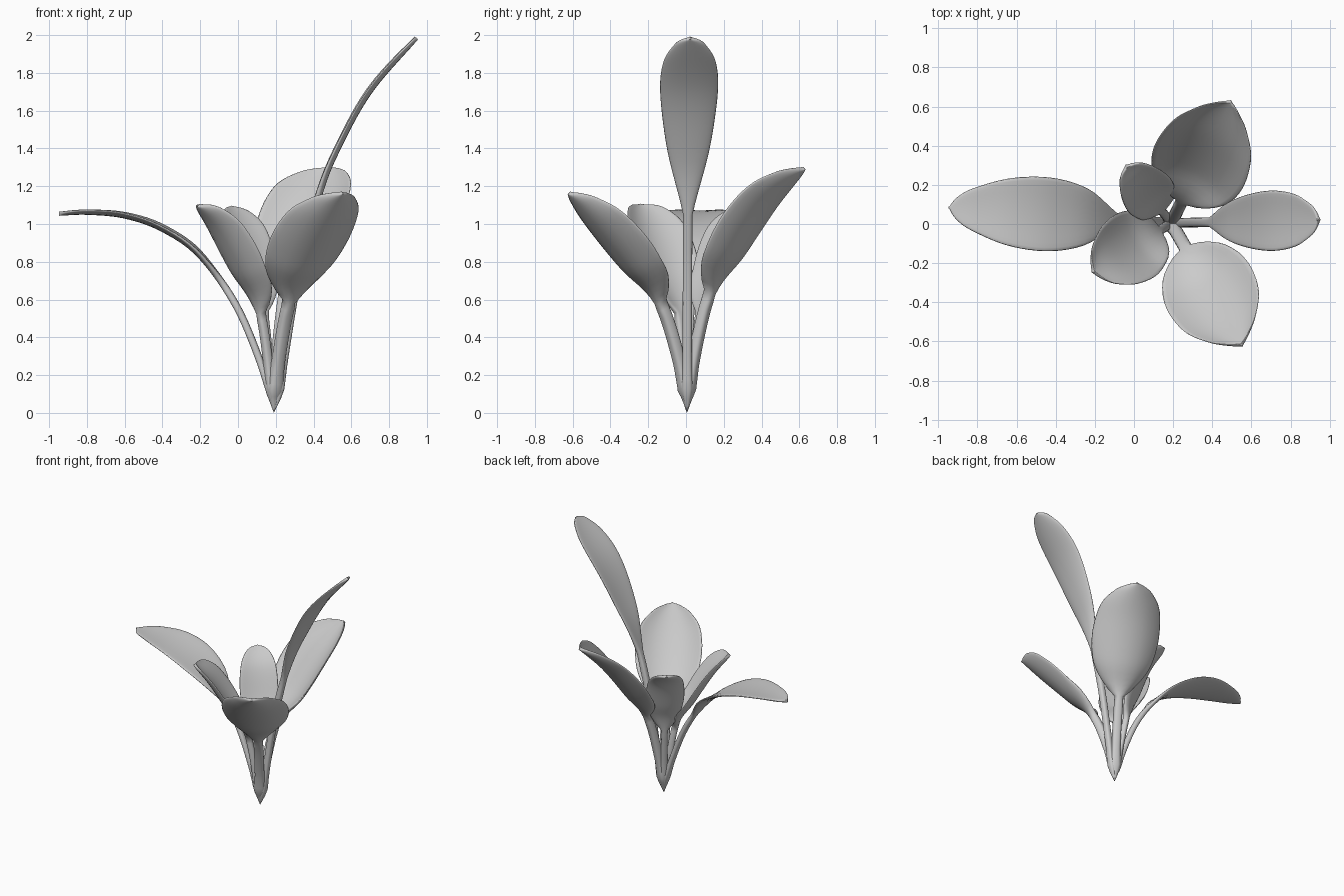
import bpy, bmesh
from math import sin, cos, pi, radians, copysign
from mathutils import Vector

cube = bpy.data.objects.get("Cube")
if cube:
    bpy.data.objects.remove(cube)

grey = bpy.data.materials.new("leaf grey")
grey.use_nodes = True
colour = (0.6, 0.6, 0.6, 1)
grey.diffuse_color = colour
grey.node_tree.nodes["Principled BSDF"].inputs["Base Color"].default_value = colour

RINGS, SIDES = 48, 24
ROOT = Vector((0.19, 0.005, 0))

# Blade outlines: (fraction along blade, fraction of full half width)
OVAL = [(0, 0), (.12, .3), (.3, .78), (.5, 1), (.7, .92), (.88, .58), (.96, .3), (1, 0)]
ROUND = [(0, 0), (.1, .42), (.25, .82), (.5, 1), (.75, .9), (.9, .57), (.97, .25), (1, 0)]
BOWL = [(0, 0), (.1, .42), (.25, .8), (.5, 1), (.75, .93), (.9, .67), (.97, .38), (1, 0)]
SPOON = [(0, 0), (.15, .26), (.4, .74), (.68, 1), (.85, .9), (.95, .56), (.985, .3), (1, 0)]

# Stalk thickness by distance from the root: pointed, swollen, then slender
STALK = [(0, 0), (.12, 1.2), (.26, .95), (3, .95)]


def smooth_path(points, steps=16):
    """Catmull-Rom curve through the points."""
    p = [2 * points[0] - points[1]] + points + [2 * points[-1] - points[-2]]
    out = []
    for a, b, c, d in zip(p, p[1:], p[2:], p[3:]):
        for i in range(steps):
            t = i / steps
            out.append(b + (c - a) * t / 2 + (2 * a - 5 * b + 4 * c - d) * t * t / 2
                       + (3 * b - a - 3 * c + d) * t ** 3 / 2)
    return out + [points[-1]]


def lookup(table, x):
    """Linear reading of a sorted table of (x, value)."""
    for (x0, v0), (x1, v1) in zip(table, table[1:]):
        if x <= x1:
            return v0 + (v1 - v0) * (x - x0) / (x1 - x0)
    return table[-1][1]


def fuller(v):
    """Rounds a circle out, so that the blade keeps its thickness at the rim."""
    return copysign(abs(v) ** .75, v)


def leaf(name, azimuth, spine, outline, half_width, cup, blade_start, stem, flatness):
    """A leaf with a slender stalk below and a cupped blade above."""
    az = radians(azimuth)
    out_dir = Vector((cos(az), sin(az), 0))
    side = Vector((-sin(az), cos(az), 0))
    path = smooth_path([ROOT + out_dir * r + Vector((0, 0, z)) for r, z in spine])
    lengths = [0]
    for a, b in zip(path, path[1:]):
        lengths.append(lengths[-1] + (b - a).length)
    total = lengths[-1]
    table = [(l / total, p) for l, p in zip(lengths, path)]
    shape = smooth_path([Vector(p) for p in outline])

    bm = bmesh.new()
    rings = []
    for i in range(RINGS + 1):
        f = sin(i / RINGS * pi / 2) ** 1.2
        centre = lookup(table, f)
        tangent = (lookup(table, min(1, f + .02)) - lookup(table, max(0, f - .02))).normalized()
        normal = tangent.cross(side)
        t = max(0, (f - blade_start) / (1 - blade_start))
        blade = half_width * max(0, lookup(shape, t))
        growth = lookup(STALK, f * total)
        width = max(blade, stem * growth * min(1, (1 - f) * 12 + .15))
        thick = (stem * flatness * (1 - t) ** 3 + .012) * growth
        ring = []
        for k in range(SIDES):
            a = 2 * pi * k / SIDES
            across = fuller(cos(a))
            lift = cup * blade * across ** 2 + thick * fuller(sin(a))
            ring.append(bm.verts.new(centre + side * width * across + normal * lift))
        rings.append(ring)
    for lower, upper in zip(rings, rings[1:]):
        for k in range(SIDES):
            n = (k + 1) % SIDES
            bm.faces.new((lower[k], lower[n], upper[n], upper[k]))
    bm.faces.new(rings[-1])
    bmesh.ops.remove_doubles(bm, verts=bm.verts, dist=.0002)
    bmesh.ops.recalc_face_normals(bm, faces=bm.faces)
    for face in bm.faces:
        face.smooth = True
    mesh = bpy.data.meshes.new(name)
    bm.to_mesh(mesh)
    bm.free()
    mesh.materials.append(grey)
    bpy.context.collection.objects.link(bpy.data.objects.new(name, mesh))


# Long narrow leaves to either side
leaf("tall_left_leaf", 1.3,
     [(0, 0), (.03, .15), (.13, .75), (.24, 1.16), (.34, 1.4), (.51, 1.7), (.755, 1.985)],
     SPOON, .153, .12, .44, .026, .5)
leaf("arching_right_leaf", 176,
     [(0, 0), (.03, .15), (.19, .55), (.39, .83), (.59, .97), (.79, 1.04), (.99, 1.06), (1.14, 1.055)],
     OVAL, .188, .1, .4, .028, .3)

# Broad cupped leaves
leaf("back_left_leaf", 64,
     [(0, 0), (.015, .16), (.13, .62), (.3, .84), (.5, 1.1), (.69, 1.295)],
     ROUND, .25, .4, .42, .034, .6)
leaf("front_left_leaf", -60,
     [(0, 0), (.015, .16), (.16, .58), (.36, .77), (.56, .98), (.72, 1.165)],
     ROUND, .24, .4, .42, .036, .6)

# Small cupped leaves
leaf("front_right_leaf", 212,
     [(0, 0), (.02, .15), (.09, .55), (.22, .75), (.36, .97), (.47, 1.1)],
     BOWL, .187, .35, .42, .026, .5)
leaf("back_right_leaf", 128,
     [(0, 0), (.02, .15), (.1, .58), (.17, .76), (.26, .97), (.37, 1.09)],
     BOWL, .137, .2, .44, .024, .5)
